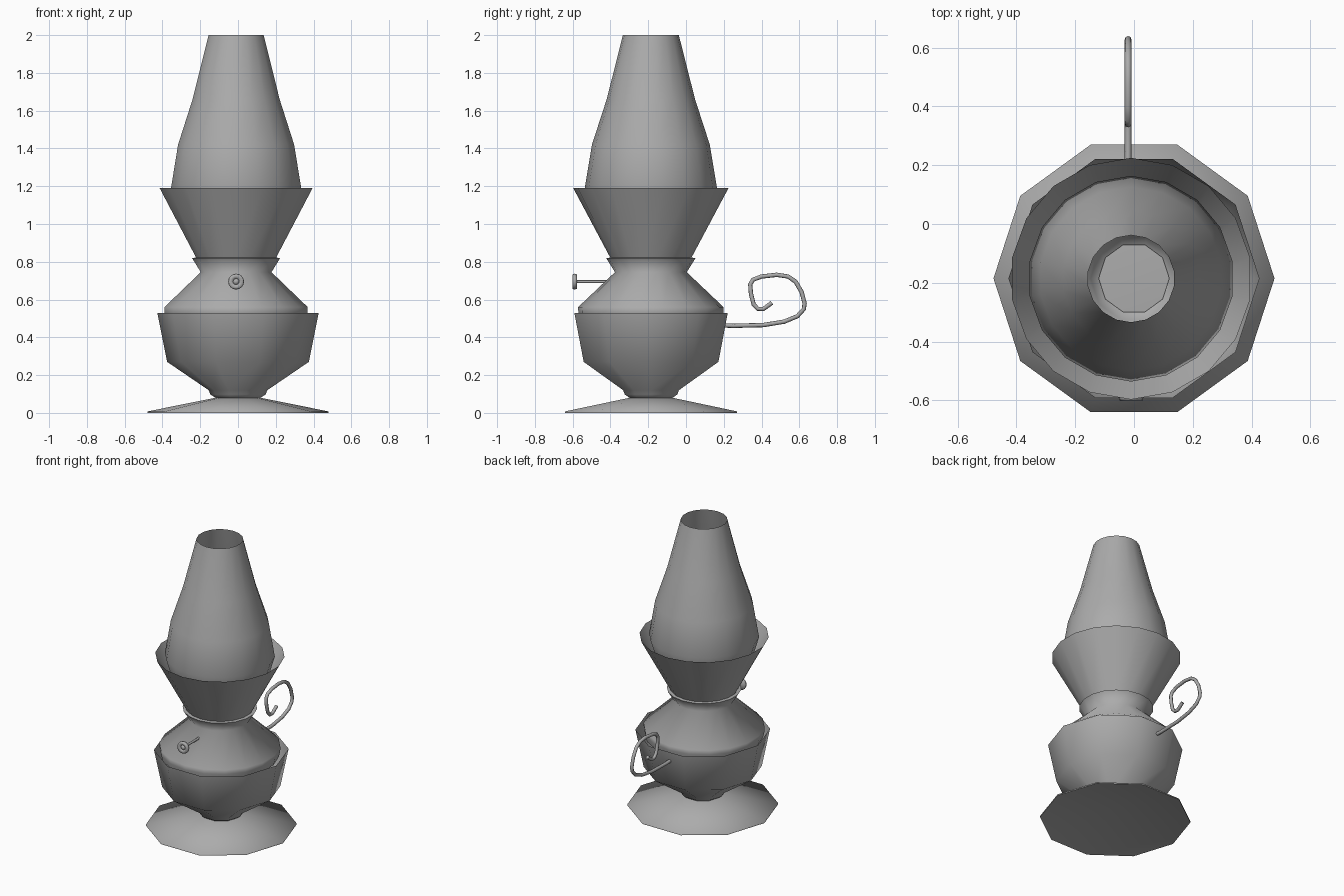
import bpy, bmesh, math
from mathutils import Vector

if "Cube" in bpy.data.objects:
    bpy.data.objects.remove(bpy.data.objects["Cube"])

AXIS = Vector((-0.01, -0.186, 0))
metal = bpy.data.materials.new("dark_grey")
metal.diffuse_color = (0.41, 0.41, 0.41, 1)
metal.use_nodes = True
metal.node_tree.nodes["Principled BSDF"].inputs["Base Color"].default_value = metal.diffuse_color


def finish(obj, angle):
    obj.data.materials.append(metal)
    bpy.ops.object.select_all(action='DESELECT')
    bpy.context.view_layer.objects.active = obj
    obj.select_set(True)
    bpy.ops.object.shade_smooth_by_angle(angle=math.radians(angle))


def lathe(name, profile, sides, start=math.pi / 2, centre=AXIS, angle=100, along_y=False):
    """Revolve (radius, height) points; radius 0 makes a pole."""
    bm = bmesh.new()
    rings = []
    for r, h in profile:
        ring = []
        for i in range(1 if r == 0 else sides):
            a = start + 2 * math.pi * i / sides
            p = Vector((r * math.cos(a), r * math.sin(a), h))
            if along_y:
                p = Vector((p.x, -p.z, p.y))
            ring.append(bm.verts.new(p))
        rings.append(ring)
    for a, b in zip(rings, rings[1:]):
        for i in range(sides):
            j = (i + 1) % sides
            if len(a) == 1:
                bm.faces.new((a[0], b[j], b[i]))
            elif len(b) == 1:
                bm.faces.new((a[i], a[j], b[0]))
            else:
                bm.faces.new((a[i], a[j], b[j], b[i]))
    bmesh.ops.recalc_face_normals(bm, faces=bm.faces)
    mesh = bpy.data.meshes.new(name)
    bm.to_mesh(mesh)
    bm.free()
    obj = bpy.data.objects.new(name, mesh)
    obj.location = centre
    bpy.context.collection.objects.link(obj)
    finish(obj, angle)
    return obj


# Ten-sided foot with hollow underside, neck and open oil bowl
lathe("foot_and_bowl", [(0, .085), (.478, 0), (.478, .008), (.12, .08), (.147, .098),
                        (.155, .12), (.375, .27), (.427, .53)],
      10, start=0, centre=Vector((0, -0.185, 0)))

# Shoulder sitting down inside the bowl, with flared collar on top
lathe("shoulder", [(.375, .49), (.384, .53), (.385, .56), (.19, .745), (.237, .82),
                   (.215, .822)], 18)

# Funnel-shaped chimney holder, open through to the bowl
lathe("chimney_holder", [(.215, .822), (.411, 1.19)], 18)

# Glass chimney, tucked into the holder and open at the top
lathe("chimney", [(.21, .86), (.315, 1.07), (.35, 1.19), (.312, 1.42),
                  (.234, 1.66), (.148, 2.0)], 18)

# Wick knob: dished disc and shaft
lathe("wick_knob", [(0, .578), (.038, .578), (.042, .59), (.038, .602), (.02, .598),
                    (.016, .592), (.01, .602), (0, .602)],
      16, centre=Vector((-.01, 0, .695)), along_y=True)
lathe("knob_shaft", [(0, .36), (.008, .36), (.008, .585), (0, .585)],
      8, centre=Vector((-.01, 0, .695)), angle=50, along_y=True)

# Curled wire handle, swept along a path in the side plane
path = [(.15, .465), (.25, .461), (.41, .465), (.52, .483), (.59, .512), (.624, .55),
        (.628, .58), (.612, .64), (.58, .695), (.54, .722), (.48, .731), (.40, .722),
        (.355, .705), (.34, .68), (.344, .63), (.358, .575), (.38, .551), (.41, .55),
        (.455, .583)]
curve = bpy.data.curves.new("handle", 'CURVE')
curve.dimensions = '3D'
curve.bevel_depth = 0.0115
curve.bevel_resolution = 2
curve.use_fill_caps = True
spline = curve.splines.new('POLY')
spline.points.add(len(path) - 1)
for pt, (y, z) in zip(spline.points, path):
    pt.co = (-0.02, y, z, 1)
handle = bpy.data.objects.new("handle", curve)
bpy.context.collection.objects.link(handle)
bpy.ops.object.select_all(action='DESELECT')
bpy.context.view_layer.objects.active = handle
handle.select_set(True)
bpy.ops.object.convert(target='MESH')
finish(bpy.context.object, 60)
